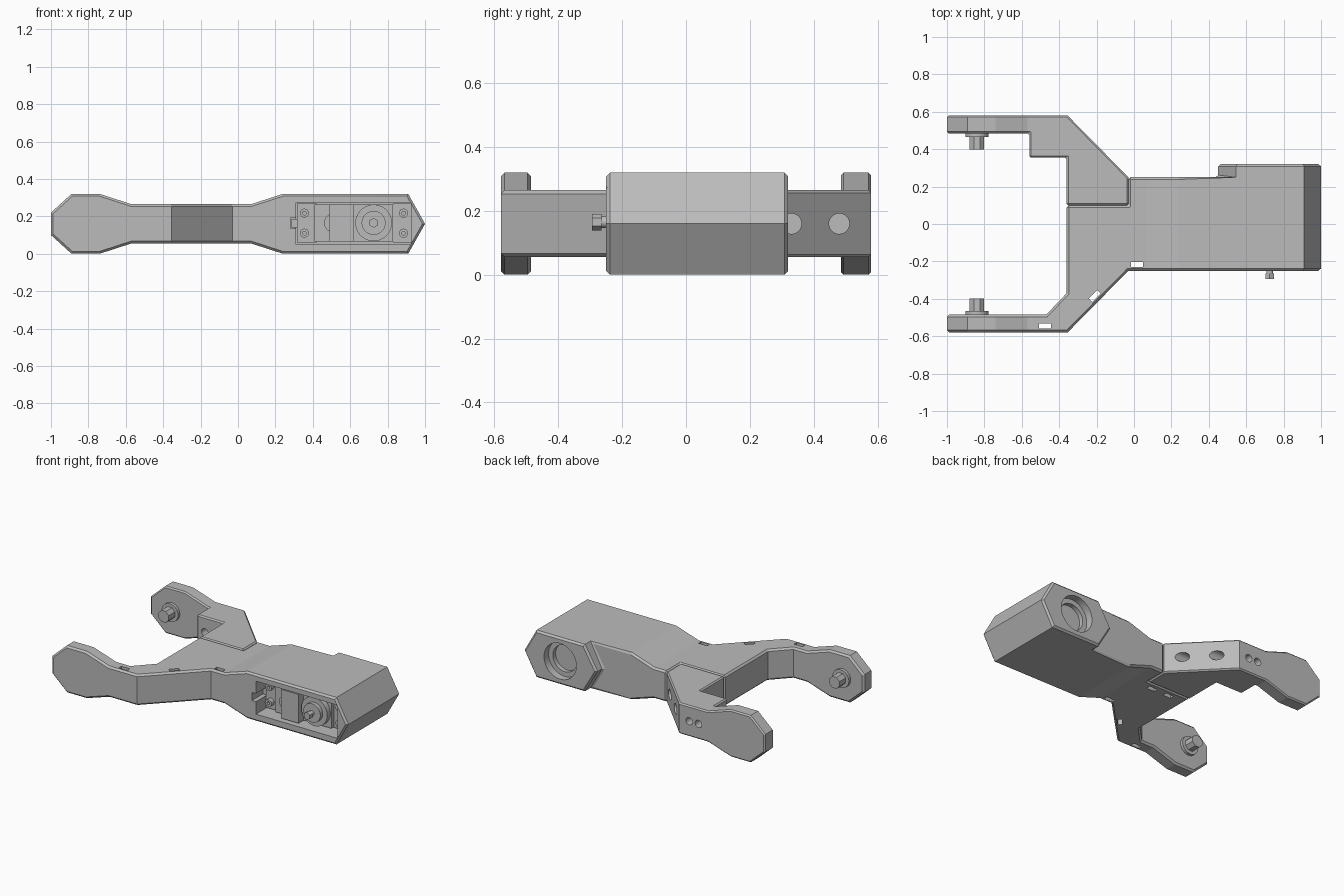
import bpy, bmesh, math
from mathutils import Vector, Matrix

if "Cube" in bpy.data.objects:
    bpy.data.objects.remove(bpy.data.objects["Cube"])

grey = bpy.data.materials.new("plain grey")
grey.use_nodes = True
COLOUR = (0.5, 0.5, 0.5, 1)
grey.diffuse_color = COLOUR
grey.node_tree.nodes["Principled BSDF"].inputs["Base Color"].default_value = COLOUR

PLACE = {"x": lambda a, b, t: (t, a, b),
         "y": lambda a, b, t: (a, t, b),
         "z": lambda a, b, t: (a, b, t)}


def prism(name, outline, axis, lo, hi):
    """Extrude a flat outline along an axis."""
    bm = bmesh.new()
    ends = [[bm.verts.new(PLACE[axis](a, b, t)) for a, b in outline] for t in (lo, hi)]
    n = len(outline)
    for ring in ends:
        bm.faces.new(ring)
    for i in range(n):
        j = (i + 1) % n
        bm.faces.new((ends[0][i], ends[0][j], ends[1][j], ends[1][i]))
    bmesh.ops.recalc_face_normals(bm, faces=bm.faces)
    mesh = bpy.data.meshes.new(name)
    bm.to_mesh(mesh)
    bm.free()
    mesh.materials.append(grey)
    obj = bpy.data.objects.new(name, mesh)
    bpy.context.collection.objects.link(obj)
    return obj


def rect(a0, a1, b0, b1):
    return [(a0, b0), (a1, b0), (a1, b1), (a0, b1)]


def circle(a, b, r, sides=32):
    steps = [2 * math.pi * (i + 0.5) / sides for i in range(sides)]
    return [(a + r * math.cos(s), b + r * math.sin(s)) for s in steps]


def apply_modifier(obj, kind, **settings):
    mod = obj.modifiers.new(kind, kind)
    for key, value in settings.items():
        setattr(mod, key, value)
    bpy.context.view_layer.objects.active = obj
    bpy.ops.object.modifier_apply(modifier=mod.name)


def combine(obj, tool, operation="DIFFERENCE"):
    apply_modifier(obj, "BOOLEAN", operation=operation, object=tool, solver="EXACT")
    bpy.data.objects.remove(tool)


def soften(obj):
    apply_modifier(obj, "DECIMATE", decimate_type="DISSOLVE", angle_limit=math.radians(1))
    apply_modifier(obj, "BEVEL", width=0.012, segments=1, limit_method="ANGLE",
                   angle_limit=math.radians(65))


# Side silhouette shared by the body and the rear arm
MID = 0.16
upper = [(-1, 0.22), (-0.89, 0.32), (-0.74, 0.32), (-0.57, 0.265),
         (0.07, 0.265), (0.24, 0.32), (0.91, 0.32), (1, MID)]
silhouette = upper + [(x, 2 * MID - z) for x, z in reversed(upper[:-1])]

# Main body with the front arm
body = prism("body_and_front_arm", [
    (-1, -0.58), (-0.355, -0.58), (-0.03, -0.25), (1.1, -0.25), (1.1, 0.25),
    (-0.03, 0.25), (-0.03, 0.1), (-0.36, 0.1), (-0.36, -0.37), (-0.47, -0.485),
    (-1, -0.485)], "z", -0.1, 0.5)
combine(body, prism("side_tool", silhouette, "y", -1, 1), "INTERSECT")

# Raised bearing housing on the back of the body
housing = [(0.45, MID), (0.545, 0.32), (0.91, 0.32), (1, MID), (0.91, 0), (0.545, 0)]
combine(body, prism("housing_tool", housing, "y", 0.2, 0.32), "UNION")
soften(body)

# Rear arm with its inner block
rear = prism("rear_arm", [
    (-0.03, 0.1), (-0.03, 0.25), (-0.355, 0.58), (-1, 0.58), (-1, 0.485),
    (-0.56, 0.485), (-0.56, 0.355), (-0.36, 0.355), (-0.36, 0.1)], "z", -0.1, 0.5)
combine(rear, prism("side_tool", silhouette, "y", -1, 1), "INTERSECT")
soften(rear)

# Screw holes in the rear arm
for y, x in ((0.33, -0.107), (0.48, -0.253)):
    combine(rear, prism("hole_tool", circle(y, MID, 0.032), "x", x - 0.1, x + 0.2))
for x in (-0.43, -0.5):
    combine(rear, prism("hole_tool", circle(x, MID, 0.025), "y", 0.3, 0.7))

# Cable tie slots through the front arm
for x, y, turn in ((0.015, -0.217, 0), (-0.21, -0.385, 45), (-0.475, -0.545, 0)):
    slot = prism("slot_tool", rect(-0.032, 0.032, -0.014, 0.014), "z", -0.1, 0.5)
    slot.data.transform(Matrix.Translation((x, y, 0)) @ Matrix.Rotation(math.radians(turn), 4, "Z"))
    combine(body, slot)

# Shallow screw slots under the body
for x in (-0.1, -0.23):
    combine(body, prism("slot_tool", rect(x - 0.03, x + 0.03, 0.035, 0.065), "z", 0, 0.09))

# Servo pocket, cable notch and stepped bearing recess
SERVO_X, SERVO_Z = 0.725, 0.165
combine(body, prism("pocket_tool", rect(0.31, 0.925, 0.05, 0.275), "y", -0.4, -0.05))
combine(body, prism("notch_tool", rect(0.28, 0.34, 0.135, 0.19), "y", -0.4, -0.1))
combine(body, prism("recess_tool", circle(SERVO_X, MID, 0.122), "y", 0.27, 0.5))
combine(body, prism("recess_tool", circle(SERVO_X, MID, 0.09), "y", 0.24, 0.5))

# Servo motor
prism("servo_case", rect(0.41, 0.83, 0.065, 0.262), "y", -0.18, -0.05)
prism("servo_cover", rect(0.49, 0.62, 0.065, 0.262), "y", -0.235, -0.17)
prism("servo_boss", circle(0.51, SERVO_Z, 0.05), "y", -0.215, -0.17)
prism("servo_gear_housing", circle(SERVO_X, SERVO_Z, 0.098), "y", -0.215, -0.17)
prism("servo_horn", circle(SERVO_X, SERVO_Z, 0.064), "y", -0.24, -0.2)
prism("servo_shaft", circle(SERVO_X, SERVO_Z, 0.018), "y", -0.28, -0.2)
prism("servo_shaft_head", circle(SERVO_X, SERVO_Z, 0.026, 6), "y", -0.295, -0.265)
for side, x0, x1 in (("left", 0.83, 0.925), ("right", 0.315, 0.42)):
    ear = prism(f"servo_ear_{side}", rect(x0, x1, 0.06, 0.268), "y", -0.15, -0.12)
    for level, z in (("lower", 0.11), ("upper", 0.217)):
        x = 0.885 if side == "left" else 0.355
        screw = prism(f"servo_screw_{side}_{level}", circle(x, z, 0.024), "y", -0.18, -0.15)
        combine(screw, prism("hole_tool", circle(x, z, 0.01), "y", -0.2, -0.16))
prism("servo_cable_plug", rect(0.285, 0.33, 0.14, 0.185), "y", -0.14, -0.1)

# Hinge pegs facing each other on the two arms
PEG_X = -0.84
for side, s in (("front", -1), ("rear", 1)):
    prism(f"{side}_peg_flange", circle(PEG_X, MID, 0.062), "y", *sorted((s * 0.5, s * 0.465)))
    prism(f"{side}_peg", circle(PEG_X, MID, 0.042, 8), "y", *sorted((s * 0.48, s * 0.398)))

# Round parts smooth, corners crisp
bpy.ops.object.select_all(action="DESELECT")
for obj in bpy.context.collection.objects:
    if obj.type == "MESH" and grey.name in obj.data.materials:
        obj.select_set(True)
        bpy.context.view_layer.objects.active = obj
bpy.ops.object.shade_smooth_by_angle(angle=math.radians(15))
